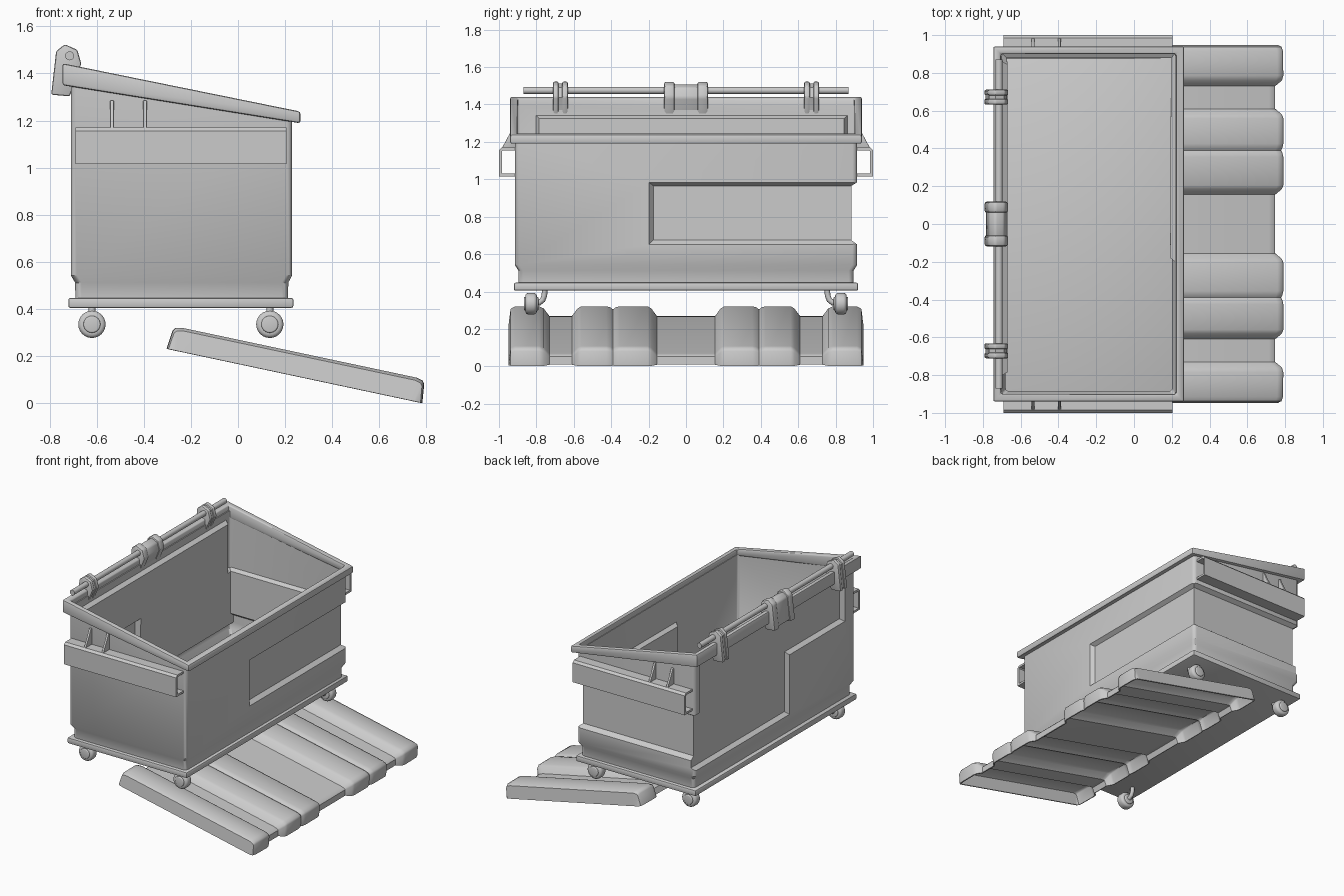
import bpy, bmesh, math
from mathutils import Vector

if "Cube" in bpy.data.objects:
    bpy.data.objects.remove(bpy.data.objects["Cube"])


def finish(ob, bevel=0.0, segs=2, angle=35):
    bpy.ops.object.select_all(action='DESELECT')
    bpy.context.view_layer.objects.active = ob
    ob.select_set(True)
    if bevel:
        m = ob.modifiers.new('bevel', 'BEVEL')
        m.width, m.segments = bevel, segs
        m.limit_method, m.angle_limit = 'ANGLE', math.radians(30)
        bpy.ops.object.modifier_apply(modifier=m.name)
    bpy.ops.object.shade_smooth_by_angle(angle=math.radians(angle))
    return ob


def loft(name, rings, caps=True, loop=False):
    """Join equal-length point rings with quads, optionally capped or closed on itself."""
    bm = bmesh.new()
    vs = [[bm.verts.new(p) for p in r] for r in rings]
    n = len(rings[0])
    pairs = list(zip(vs, vs[1:])) + ([(vs[-1], vs[0])] if loop else [])
    for a, b in pairs:
        for i in range(n):
            j = (i + 1) % n
            bm.faces.new((a[i], a[j], b[j], b[i]))
    if caps and not loop:
        bm.faces.new(vs[0])
        bm.faces.new(vs[-1])
    bmesh.ops.recalc_face_normals(bm, faces=bm.faces)
    me = bpy.data.meshes.new(name)
    bm.to_mesh(me)
    bm.free()
    ob = bpy.data.objects.new(name, me)
    bpy.context.collection.objects.link(ob)
    return ob


def rect(x0, x1, y, z):
    """Rectangle ring; z is a number or a function of x."""
    f = z if callable(z) else (lambda x: z)
    return [(x0, -y, f(x0)), (x1, -y, f(x1)), (x1, y, f(x1)), (x0, y, f(x0))]


def extrude_y(name, prof, y0, y1):
    return loft(name, [[(x, y0, z) for x, z in prof], [(x, y1, z) for x, z in prof]])


def extrude_x(name, prof, x0, x1):
    return loft(name, [[(x0, y, z) for y, z in prof], [(x1, y, z) for y, z in prof]])


def cylinder(name, r, w, loc, bevel=0.0):
    bpy.ops.mesh.primitive_cylinder_add(vertices=24, radius=r, depth=w, location=loc,
                                        rotation=(math.pi / 2, 0, 0))
    bpy.context.object.name = name
    return finish(bpy.context.object, bevel, 3)


# Bin body: solid with a sloping top and a narrower foot
body = loft('bin_body', [
    rect(-0.69, 0.212, 0.895, 0.43), rect(-0.69, 0.212, 0.895, 0.51),
    rect(-0.71, 0.23, 0.915, 0.54),
    rect(-0.71, 0.23, 0.915, lambda x: 1.254 - 0.2 * x)])
bm = bmesh.new()
bm.from_mesh(body.data)
upright = [e for e in bm.edges if abs((e.verts[0].co - e.verts[1].co).normalized().z) > 0.7
           and abs(e.verts[0].co.x - e.verts[1].co.x) < 0.03
           and abs(e.verts[0].co.y - e.verts[1].co.y) < 0.03]
bmesh.ops.bevel(bm, geom=upright, offset=0.025, segments=3, profile=0.5, affect='EDGES')
bm.to_mesh(body.data)
bm.free()

# Recesses in the front, end and rear walls
e = 0.002
step_out = [(1, .58), (-.17, .58), (-.17, 1.01), (-.80, 1.01), (-.80, 1.34), (.86, 1.34), (.86, .985), (1, .985)]
step_in = [(1, .60), (-.15, .60), (-.15, 1.03), (-.78, 1.03), (-.78, 1.32), (.84, 1.32), (.84, .965), (1, .965)]
quad = lambda a, z0, z1: [(a, z0), (1, z0), (1, z1), (a, z1)]
front_out, front_in = quad(-.20, .65, .985), quad(-.175, .675, .965)
end_out, end_in = quad(-1, .65, .985), quad(-1, .675, .965)
cutters = [
    loft('cut_front', [[(0.23 + e, y, z) for y, z in front_out], [(0.202, y, z) for y, z in front_in]]),
    loft('cut_end', [[(x, 0.915 + e, z) for x, z in end_out], [(x, 0.884, z) for x, z in end_in]]),
    loft('cut_rear', [[(-0.71 - e, y, z) for y, z in step_out], [(-0.68, y, z) for y, z in step_in]])]
bpy.context.view_layer.objects.active = body
for c in cutters:
    c.hide_render = True
    m = body.modifiers.new('cut', 'BOOLEAN')
    m.operation, m.object, m.solver = 'DIFFERENCE', c, 'EXACT'
    bpy.ops.object.modifier_apply(modifier=m.name)
    bpy.data.objects.remove(c)

# Open the top and give the walls thickness
bm = bmesh.new()
bm.from_mesh(body.data)
tops = [f for f in bm.faces if f.normal.z > 0.9 and f.calc_center_median().z > 1.15]
bmesh.ops.delete(bm, geom=tops, context='FACES')
bm.to_mesh(body.data)
bm.free()
bpy.context.view_layer.objects.active = body
m = body.modifiers.new('wall', 'SOLIDIFY')
m.thickness, m.offset = 0.012, -1
bpy.ops.object.modifier_apply(modifier=m.name)
finish(body)

# Base flange
finish(loft('base_flange', [rect(-0.72, 0.235, 0.92, 0.405), rect(-0.72, 0.235, 0.92, 0.447)]), 0.008)

# Sloping rim around the opening
top = lambda x: 1.292 - 0.203 * x
low = lambda x: 1.231 - 0.16 * x
finish(loft('top_rim', [rect(-0.745, 0.265, 0.94, low), rect(-0.745, 0.265, 0.94, top),
                        rect(-0.705, 0.222, 0.90, top), rect(-0.705, 0.222, 0.90, low)], loop=True), 0.01)

# Fork pockets with gussets on both ends
pocket = [(.91, 1.015), (1.0, 1.015), (1.0, 1.155), (.985, 1.17), (.91, 1.17),
          (.91, 1.155), (.978, 1.155), (.985, 1.148), (.985, 1.03), (.91, 1.03)]
gusset = [(.91, 1.165), (.985, 1.165), (.945, 1.24), (.925, 1.285), (.91, 1.285)]
for s, side in ((-1, 'left'), (1, 'right')):
    finish(extrude_x('fork_pocket_' + side, [(s * y, z) for y, z in pocket], -0.69, 0.205))
    for gx in (-0.535, -0.395):
        finish(extrude_x('pocket_gusset_' + side, [(s * y, z) for y, z in gusset],
                         gx - 0.008, gx + 0.008), 0.003)

# Lid rod and its hinge brackets
cylinder('hinge_rod', 0.019, 1.74, (-0.715, 0, 1.475))
clamp = [(-.793, 1.31), (-.772, 1.495), (-.735, 1.524), (-.682, 1.50), (-.665, 1.44), (-.69, 1.38), (-.714, 1.303)]
mid = Vector((-0.728, 1.415))
slim = [tuple(mid + (Vector(p) - mid) * 0.88) for p in clamp]
for s in (-1, 1):
    finish(extrude_y('center_clamp', clamp, s * 0.06, s * 0.118), 0.012)
    for a in (0.632, 0.681):
        finish(extrude_y('hinge_plate', clamp, s * a, s * (a + 0.03)), 0.008)
    finish(extrude_y('hinge_spacer', slim, s * 0.655, s * 0.69))
finish(extrude_y('center_hinge', slim, -0.07, 0.07), 0.01)

# Casters
for cx in (-0.62, 0.135):
    for s in (-1, 1):
        cylinder('caster_wheel', 0.058, 0.062, (cx, s * 0.828, 0.335), 0.018)
        cylinder('caster_hub', 0.036, 0.078, (cx, s * 0.828, 0.335), 0.006)
        cu = bpy.data.curves.new('caster_arm', 'CURVE')
        cu.dimensions, cu.bevel_depth, cu.bevel_resolution, cu.use_fill_caps = '3D', 0.015, 2, True
        sp = cu.splines.new('POLY')
        path = [(.755, .415), (.757, .38), (.766, .355), (.785, .34), (.82, .335)]
        sp.points.add(len(path) - 1)
        for p, (y, z) in zip(sp.points, path):
            p.co = (cx, s * y, z, 1)
        sp.use_smooth = True
        bpy.context.collection.objects.link(bpy.data.objects.new('caster_arm', cu))

# Corrugated lid lying on the ground: (y, height, end inset) across half the width
half = [(0, .052, .036), (.155, .052, .036), (.185, .09, .006), (.205, .10, 0), (.355, .10, 0),
        (.375, .096, .004), (.39, .086, .010), (.405, .096, .004), (.425, .10, 0), (.56, .10, 0),
        (.58, .09, .006), (.61, .052, .036), (.73, .052, .036), (.76, .09, .006), (.785, .10, 0),
        (.915, .10, .002), (.938, .088, .008), (.948, 0, .02)]
across = [(-y, h, i) for y, h, i in half[:0:-1]] + half
length, tilt, start = 1.11, math.radians(12), Vector((-0.303, 0, 0.232))
du, dn = Vector((math.cos(tilt), 0, -math.sin(tilt))), Vector((math.sin(tilt), 0, math.cos(tilt)))
bm = bmesh.new()
rows = []
for y, h, i in across:
    ends = [(i, 0), (i + .009, h * .8), (i + .018, h * .93), (i + .045, h)]
    line = ends + [(length - u, k) for u, k in reversed(ends)]
    rows.append([bm.verts.new(start + du * u + dn * k + Vector((0, y, 0))) for u, k in line])
for a, b in zip(rows, rows[1:]):
    for k in range(len(a) - 1):
        bm.faces.new((a[k], a[k + 1], b[k + 1], b[k]))
me = bpy.data.meshes.new('lid')
bm.to_mesh(me)
bm.free()
lid = bpy.data.objects.new('lid', me)
bpy.context.collection.objects.link(lid)
bpy.context.view_layer.objects.active = lid
m = lid.modifiers.new('thickness', 'SOLIDIFY')
m.thickness = 0.01
m.offset = -1
bpy.ops.object.modifier_apply(modifier=m.name)
finish(lid, angle=40)
